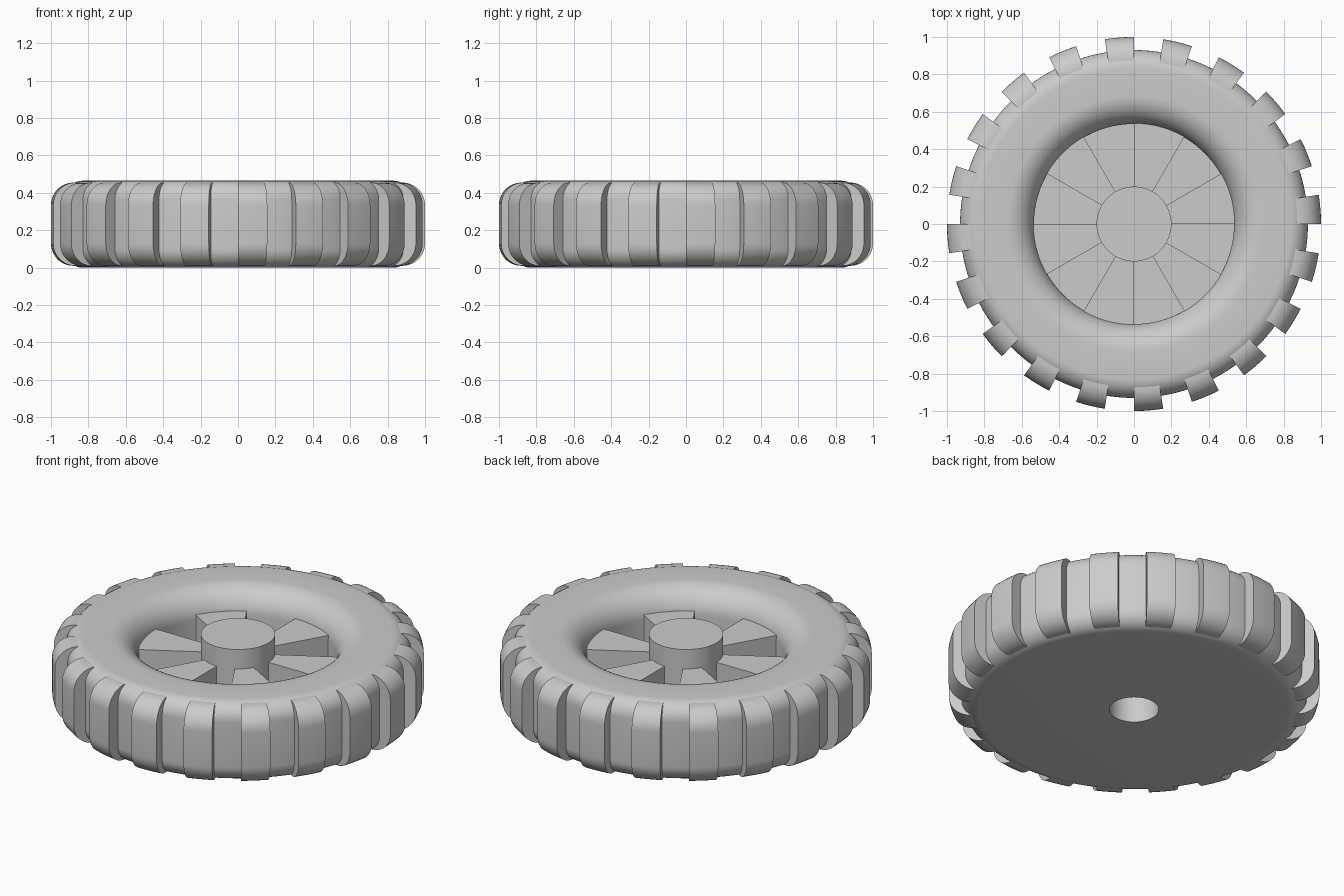
import bpy, bmesh
from math import sin, cos, radians

cube = bpy.data.objects.get("Cube")
if cube:
    bpy.data.objects.remove(cube, do_unlink=True)

grey = bpy.data.materials.new("plain grey")
grey.use_nodes = True
grey.diffuse_color = (0.6, 0.6, 0.6, 1)
grey.node_tree.nodes["Principled BSDF"].inputs["Base Color"].default_value = (0.6, 0.6, 0.6, 1)

HEIGHT = 0.465
BODY_R, LUG_R, RIM_R, HUB_R, HOLE_R = 0.93, 1.0, 0.535, 0.2, 0.133
FLOOR, SPOKE_TOP, HUB_TOP = 0.1, 0.345, 0.46


def arc(r, z, radius, start, end, steps=10):
    """Points of a rounded corner in the (radius, height) plane."""
    angles = [radians(start + (end - start) * i / steps) for i in range(steps + 1)]
    return [(r + radius * cos(a), z + radius * sin(a)) for a in angles]


def finish(name, bm):
    bmesh.ops.remove_doubles(bm, verts=bm.verts, dist=0.0001)
    bmesh.ops.recalc_face_normals(bm, faces=bm.faces)
    mesh = bpy.data.meshes.new(name)
    bm.to_mesh(mesh)
    bm.free()
    obj = bpy.data.objects.new(name, mesh)
    bpy.context.collection.objects.link(obj)
    mesh.materials.append(grey)
    bpy.ops.object.select_all(action="DESELECT")
    obj.select_set(True)
    bpy.context.view_layer.objects.active = obj
    bpy.ops.object.shade_smooth_by_angle(angle=radians(30))
    return obj


def ring(bm, profile, degrees):
    a = radians(degrees)
    return [bm.verts.new((r * cos(a), r * sin(a), z)) for r, z in profile]


def sectors(name, profile, count, width, steps):
    """Repeat a closed profile, swept over a part of a turn, round the axle."""
    bm = bmesh.new()
    for k in range(count):
        rings = [ring(bm, profile, 360 * k / count + width * i / steps) for i in range(steps + 1)]
        for a, b in zip(rings, rings[1:]):
            for j in range(len(profile)):
                n = (j + 1) % len(profile)
                bm.faces.new((a[j], b[j], b[n], a[n]))
        bm.faces.new(rings[0])
        bm.faces.new(rings[-1])
    return finish(name, bm)


def lathe(name, profile, steps=120):
    """Turn an open profile all the way round the axle."""
    bm = bmesh.new()
    verts = ring(bm, profile, 0)
    edges = [bm.edges.new(pair) for pair in zip(verts, verts[1:])]
    bmesh.ops.spin(bm, geom=verts + edges, cent=(0, 0, 0), axis=(0, 0, 1),
                   angle=radians(360), steps=steps)
    return finish(name, bm)


# Tyre, wheel floor and hub with a blind axle hole underneath
outer, inner = 0.1, 0.15
profile = [(0, HUB_TOP - 0.06), (HOLE_R, HUB_TOP - 0.06), (HOLE_R, 0)]
profile += arc(BODY_R - outer, outer, outer, -90, 0)
profile += arc(BODY_R - outer, HEIGHT - outer, outer, 0, 90)
profile += arc(RIM_R + inner, HEIGHT - inner, inner, 90, 180, 14)
profile += [(RIM_R, FLOOR), (HUB_R, FLOOR), (HUB_R, HUB_TOP), (0, HUB_TOP)]
lathe("tyre_and_hub", profile)

# Tread lugs with rounded shoulders
low, high, curve = 0.01, HEIGHT - 0.01, 0.12
lug = [(0.8, low)]
lug += arc(LUG_R - curve, low + curve, curve, -90, 0)
lug += arc(LUG_R - curve, high - curve, curve, 0, 90)
lug += [(0.8, high)]
sectors("tread_lugs", lug, 20, 9, 3)

# Spokes between hub and rim, slightly sunk into both
spoke = [(HUB_R - 0.01, FLOOR - 0.01), (RIM_R + 0.005, FLOOR - 0.01),
         (RIM_R + 0.005, SPOKE_TOP), (HUB_R - 0.01, SPOKE_TOP)]
sectors("spokes", spoke, 6, 30, 10)
